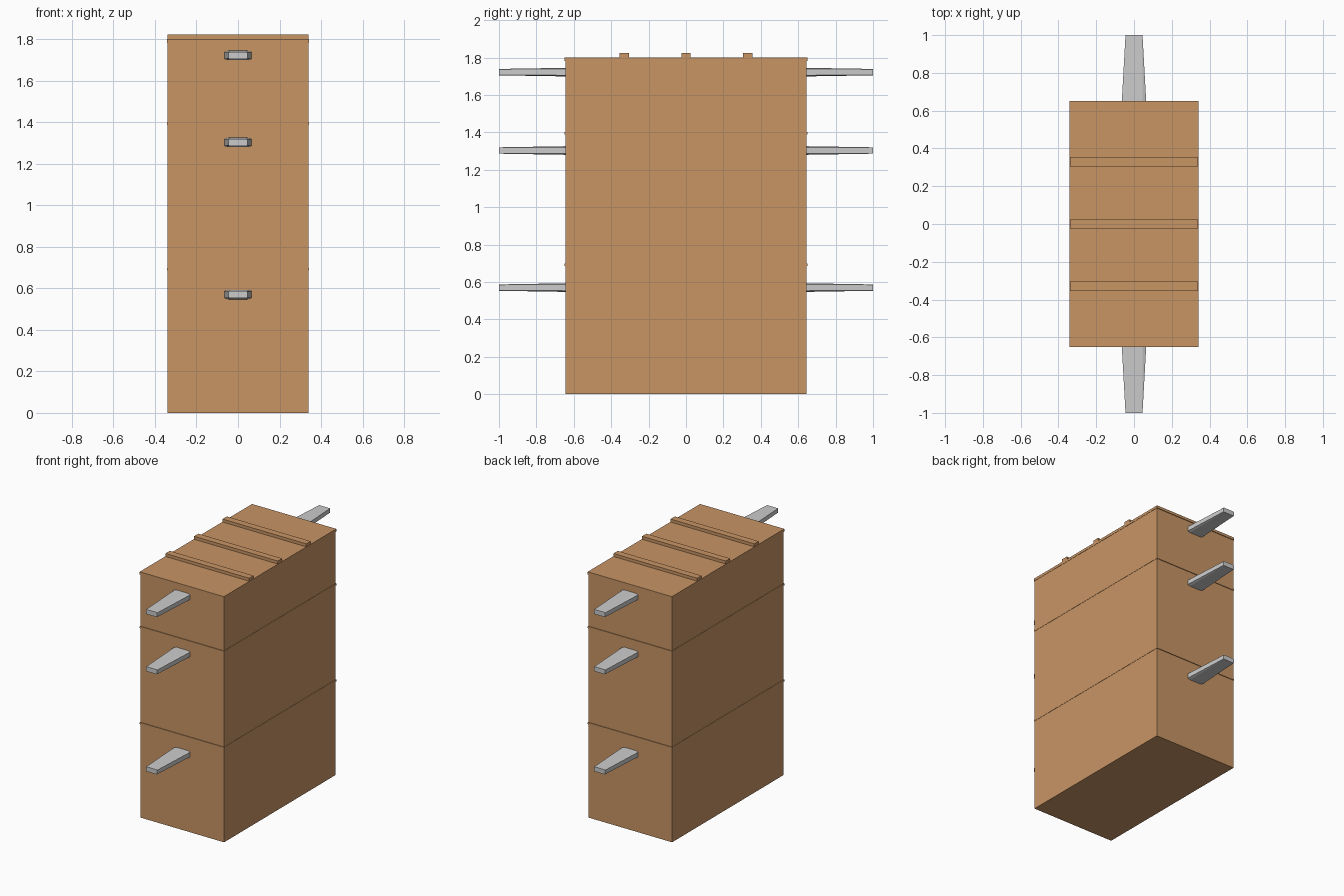
import bpy, bmesh

if "Cube" in bpy.data.objects:
    bpy.data.objects.remove(bpy.data.objects["Cube"])

def material(name, color):
    m = bpy.data.materials.new(name)
    m.diffuse_color = color
    m.use_nodes = True
    m.node_tree.nodes["Principled BSDF"].inputs["Base Color"].default_value = m.diffuse_color
    return m

wood = material("wood", (0.58, 0.30, 0.13, 1))

def finish(name, bm, mat=None):
    bmesh.ops.recalc_face_normals(bm, faces=bm.faces)
    me = bpy.data.meshes.new(name)
    bm.to_mesh(me)
    bm.free()
    ob = bpy.data.objects.new(name, me)
    bpy.context.collection.objects.link(ob)
    if mat:
        me.materials.append(mat)
    return ob

def box(name, lo, hi, mat):
    bm = bmesh.new()
    bmesh.ops.create_cube(bm, size=1)
    for v in bm.verts:
        v.co = [l + (c + 0.5) * (h - l) for l, h, c in zip(lo, hi, v.co)]
    return finish(name, bm, mat)

def octagon(w, h, cx, cz):
    # chamfered rectangle in x, z
    return [(w, -h + cz), (w, h - cz), (w - cx, h), (-w + cx, h),
            (-w, h - cz), (-w, -h + cz), (-w + cx, -h), (w - cx, -h)]

def peg(name, z, side):
    # tapering flat handle reaching out of one end
    bm = bmesh.new()
    sections = [(0.64, octagon(0.065, 0.023, 0.02, 0.006)),
                (1.0, octagon(0.045, 0.017, 0.002, 0.002))]
    rings = [[bm.verts.new((x, side * y, z + dz)) for x, dz in pts]
             for y, pts in sections]
    for i in range(8):
        j = (i + 1) % 8
        bm.faces.new((rings[0][i], rings[0][j], rings[1][j], rings[1][i]))
    for r in rings:
        bm.faces.new(r)
    return finish(name, bm)

# main block
box("body", (-0.339, -0.645, 0), (0.339, 0.645, 1.8), wood)

# thin bands that stand just proud of the walls
for i, (z0, z1) in enumerate([(0.685, 0.698), (1.388, 1.402), (1.782, 1.801)]):
    box(f"band_{i + 1}", (-0.341, -0.65, z0), (0.341, 0.65, z1), wood)

# raised slats across the top
for i, y in enumerate((-0.33, 0, 0.33)):
    box(f"top_slat_{i + 1}", (-0.339, y - 0.025, 1.79), (0.339, y + 0.025, 1.823), wood)

# handles at both ends
for i, z in enumerate((0.57, 1.303, 1.722)):
    for side, label in ((-1, "front"), (1, "back")):
        peg(f"{label}_handle_{i + 1}", z, side)
